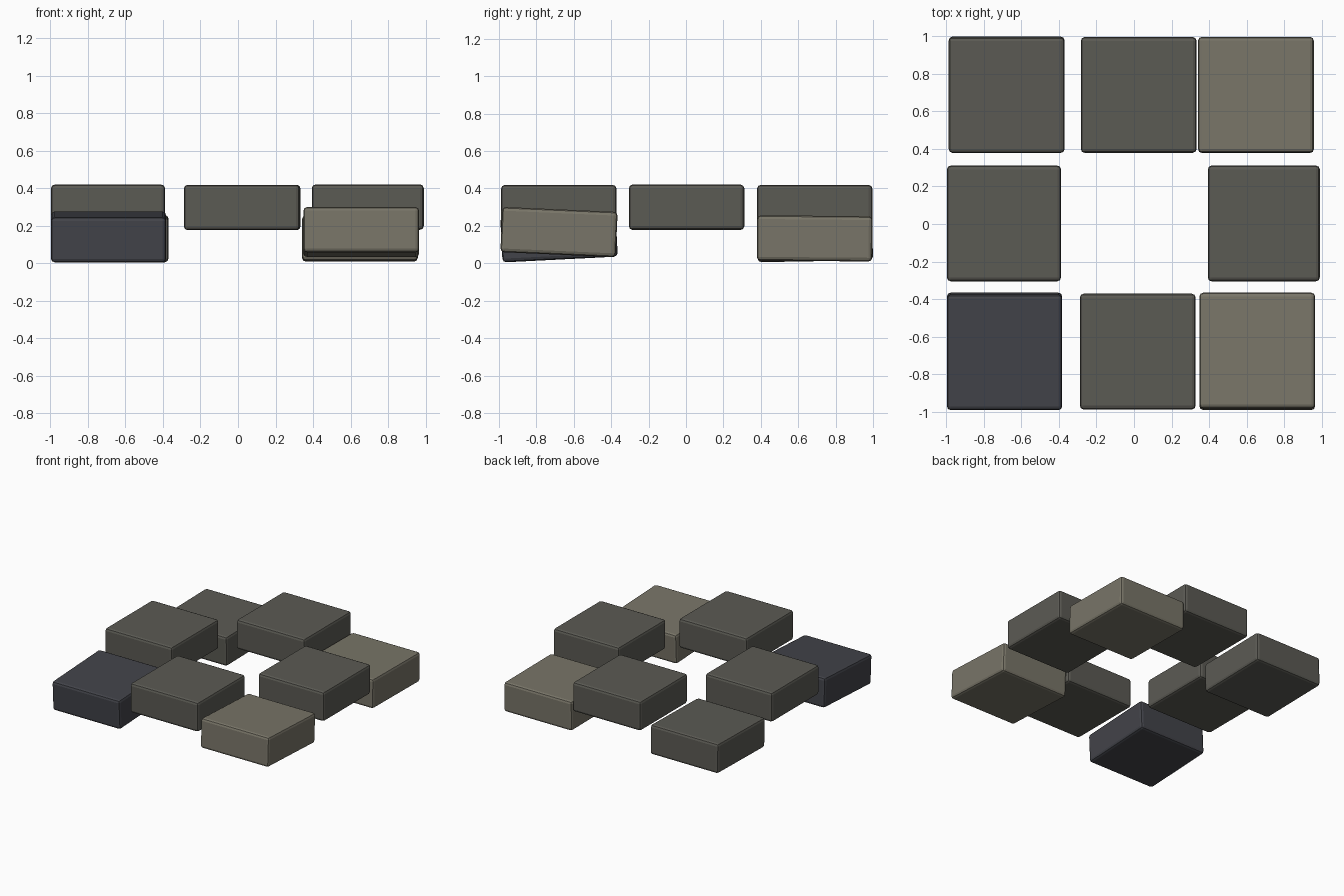
import bpy
from math import radians

if "Cube" in bpy.data.objects:
    bpy.data.objects.remove(bpy.data.objects["Cube"])


def material(name, rgb):
    m = bpy.data.materials.new(name)
    m.diffuse_color = (*rgb, 1)
    m.use_nodes = True
    m.node_tree.nodes["Principled BSDF"].inputs["Base Color"].default_value = m.diffuse_color
    return m


GREY = material("grey_stone", (0.105, 0.103, 0.088))
TAN = material("tan_stone", (0.19, 0.178, 0.138))
SLATE = material("slate_stone", (0.055, 0.057, 0.068))


def block(name, x, y, z, mat, tilt=0.0, width=0.617):
    """Bevelled stone block; tilt is degrees about x (positive raises the back)."""
    bpy.ops.mesh.primitive_cube_add(size=1, location=(x, y, z))
    ob = bpy.context.object
    ob.name = name
    ob.scale = (width, 0.617, 0.242)
    bpy.ops.object.transform_apply(location=False, rotation=False, scale=True)
    ob.rotation_euler.x = radians(tilt)
    ob.data.materials.append(mat)
    bev = ob.modifiers.new("worn_edges", "BEVEL")
    bev.width = 0.02
    bev.segments = 2


# Raised blocks in the middle of each side
block("back_block", 0.025, 0.688, 0.298, GREY)
block("front_block", 0.02, -0.68, 0.298, GREY)
block("left_block", -0.693, 0.003, 0.299, GREY, width=0.608)
block("right_block", 0.692, 0.003, 0.300, GREY, width=0.597)

# Low, slightly tilted blocks at the corners
block("back_left_block", -0.679, 0.689, 0.132, GREY, 1.0)
block("back_right_block", 0.650, 0.688, 0.133, TAN, -0.5)
block("front_left_block", -0.690, -0.679, 0.141, SLATE, 2.9, width=0.614)
block("front_right_block", 0.657, -0.679, 0.167, TAN, -2.5)
